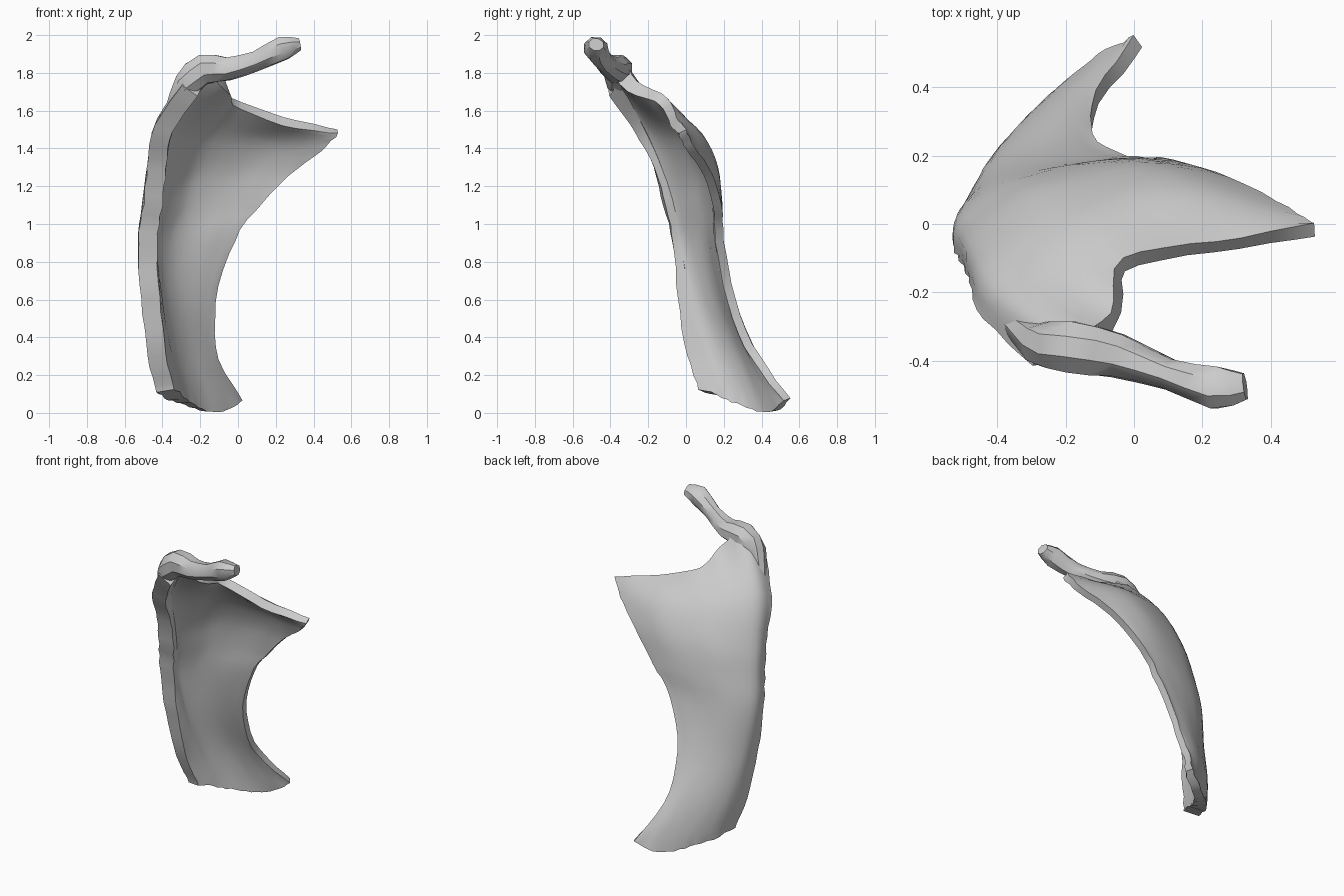
import bpy, bmesh, math, random
from mathutils import Vector
from mathutils.geometry import interpolate_bezier

random.seed(4)
if "Cube" in bpy.data.objects:
    bpy.data.objects.remove(bpy.data.objects["Cube"], do_unlink=True)

grey = bpy.data.materials.new("bone_grey")
grey.use_nodes = True
grey.diffuse_color = (0.6, 0.6, 0.6, 1)
grey.node_tree.nodes["Principled BSDF"].inputs["Base Color"].default_value = (0.6, 0.6, 0.6, 1)


def spline(points, steps):
    """Smooth path through the points, with the given steps per span."""
    pts = [Vector(p) for p in points]
    path = []
    for i in range(len(pts) - 1):
        a, b = pts[i], pts[i + 1]
        before = pts[max(i - 1, 0)]
        after = pts[min(i + 2, len(pts) - 1)]
        part = interpolate_bezier(a, a + (b - before) / 6, b - (after - a) / 6, b, steps + 1)
        path += part[:-1]
    return path + [pts[-1]]


def make_object(name, bm):
    bmesh.ops.recalc_face_normals(bm, faces=bm.faces)
    mesh = bpy.data.meshes.new(name)
    bm.to_mesh(mesh)
    bm.free()
    mesh.materials.append(grey)
    obj = bpy.data.objects.new(name, mesh)
    bpy.context.collection.objects.link(obj)
    bpy.ops.object.select_all(action='DESELECT')
    obj.select_set(True)
    bpy.context.view_layer.objects.active = obj
    bpy.ops.object.shade_smooth_by_angle(angle=math.radians(40))
    return obj


# Guide curves of the shell's outer side, each running bottom to top
front_ridge = [(-.43, .1, .11), (-.48, .03, .3), (-.51, -.03, .6), (-.53, -.07, .9),
               (-.5, -.12, 1.1), (-.48, -.17, 1.3), (-.44, -.28, 1.52), (-.3, -.41, 1.73)]
left_bulge = [(-.37, .24, .07), (-.44, .16, .3), (-.49, .07, .6), (-.52, .02, .9),
              (-.5, -.02, 1.1), (-.47, -.07, 1.3), (-.41, -.18, 1.57), (-.19, -.34, 1.87)]
shoulder = [(-.28, .35, .04), (-.37, .25, .3), (-.42, .15, .6), (-.42, .11, .9),
            (-.38, .09, 1.1), (-.34, .05, 1.3), (-.27, -.07, 1.55), (-.07, -.26, 1.76)]
back_middle = [(-.18, .44, .01), (-.28, .32, .3), (-.32, .21, .6), (-.3, .16, .9),
               (-.25, .15, 1.1), (-.2, .12, 1.3), (-.12, .04, 1.5), (-.03, -.1, 1.67)]
wing_middle = [(-.08, .51, .03), (-.19, .37, .3), (-.21, .25, .6), (-.15, .19, .9),
               (-.05, .19, 1.1), (.06, .17, 1.3), (.16, .09, 1.47), (.24, -.05, 1.57)]
right_edge = [(0, .55, .08), (-.11, .39, .3), (-.12, .26, .6), (-.02, .2, .92),
              (.12, .19, 1.1), (.28, .14, 1.27), (.45, .05, 1.4), (.53, 0, 1.5)]
guides = [front_ridge, left_bulge, shoulder, back_middle, wing_middle, right_edge]
wall = [.1, .1, .075, .055, .055, .045]

# Curved shell: outer side, thicker inner offset at the ridge, closed rim
columns = [spline(g, 4) for g in guides]
rows = [spline(r, 4) for r in zip(*columns)]
thick = [p.x for p in spline([(t, 0, 0) for t in wall], 4)]
nv, nu = len(rows), len(rows[0])


def inward(v, u):
    du = rows[v][min(u + 1, nu - 1)] - rows[v][max(u - 1, 0)]
    dv = rows[min(v + 1, nv - 1)][u] - rows[max(v - 1, 0)][u]
    return du.cross(dv).normalized()


bm = bmesh.new()
outer, inner = [], []
for v in range(nv):
    outer.append([])
    inner.append([])
    for u in range(nu):
        rim = u in (0, nu - 1) or v in (0, nv - 1)
        chip = Vector([random.uniform(-1, 1) for _ in range(3)]) * (.005 if rim else .001)
        outer[v].append(bm.verts.new(rows[v][u] + chip))
        inner[v].append(bm.verts.new(rows[v][u] + inward(v, u) * thick[u] + chip))
for v in range(nv - 1):
    for u in range(nu - 1):
        for side in (outer, inner):
            bm.faces.new((side[v][u], side[v][u + 1], side[v + 1][u + 1], side[v + 1][u]))
    for u in (0, nu - 1):
        bm.faces.new((outer[v][u], outer[v + 1][u], inner[v + 1][u], inner[v][u]))
for u in range(nu - 1):
    for v in (0, nv - 1):
        bm.faces.new((outer[v][u], outer[v][u + 1], inner[v][u + 1], inner[v][u]))
for vert in bm.verts:
    vert.co.z = max(vert.co.z, 0)
make_object("curved_shell", bm)

# Horn: tapered bar sweeping out of the top of the ridge, with a blunt tip
horn_path = spline([(-.36, -.29, 1.6), (-.27, -.35, 1.74), (-.18, -.36, 1.82), (-.05, -.385, 1.82),
                    (.1, -.44, 1.865), (.24, -.48, 1.93), (.325, -.475, 1.95)], 2)
horn_size = spline([(.03, .03, 0), (.065, .075, 0), (.08, .085, 0), (.07, .065, 0),
                    (.048, .055, 0), (.065, .065, 0), (.04, .035, 0)], 2)
sides = 8
bm = bmesh.new()
rings = []
for i, (centre, size) in enumerate(zip(horn_path, horn_size)):
    along = (horn_path[min(i + 1, len(horn_path) - 1)] - horn_path[max(i - 1, 0)]).normalized()
    across = along.cross(Vector((0, 0, 1))).normalized()
    up = across.cross(along)
    ring = []
    for k in range(sides):
        a = math.tau * (k + .5) / sides
        r = random.uniform(.95, 1.05)
        ring.append(bm.verts.new(centre + (across * math.cos(a) * size.x + up * math.sin(a) * size.y) * r))
    rings.append(ring)
for lower, upper in zip(rings, rings[1:]):
    for k in range(sides):
        n = (k + 1) % sides
        bm.faces.new((lower[k], lower[n], upper[n], upper[k]))
bm.faces.new(rings[0])
bm.faces.new(rings[-1])
make_object("top_horn", bm)
